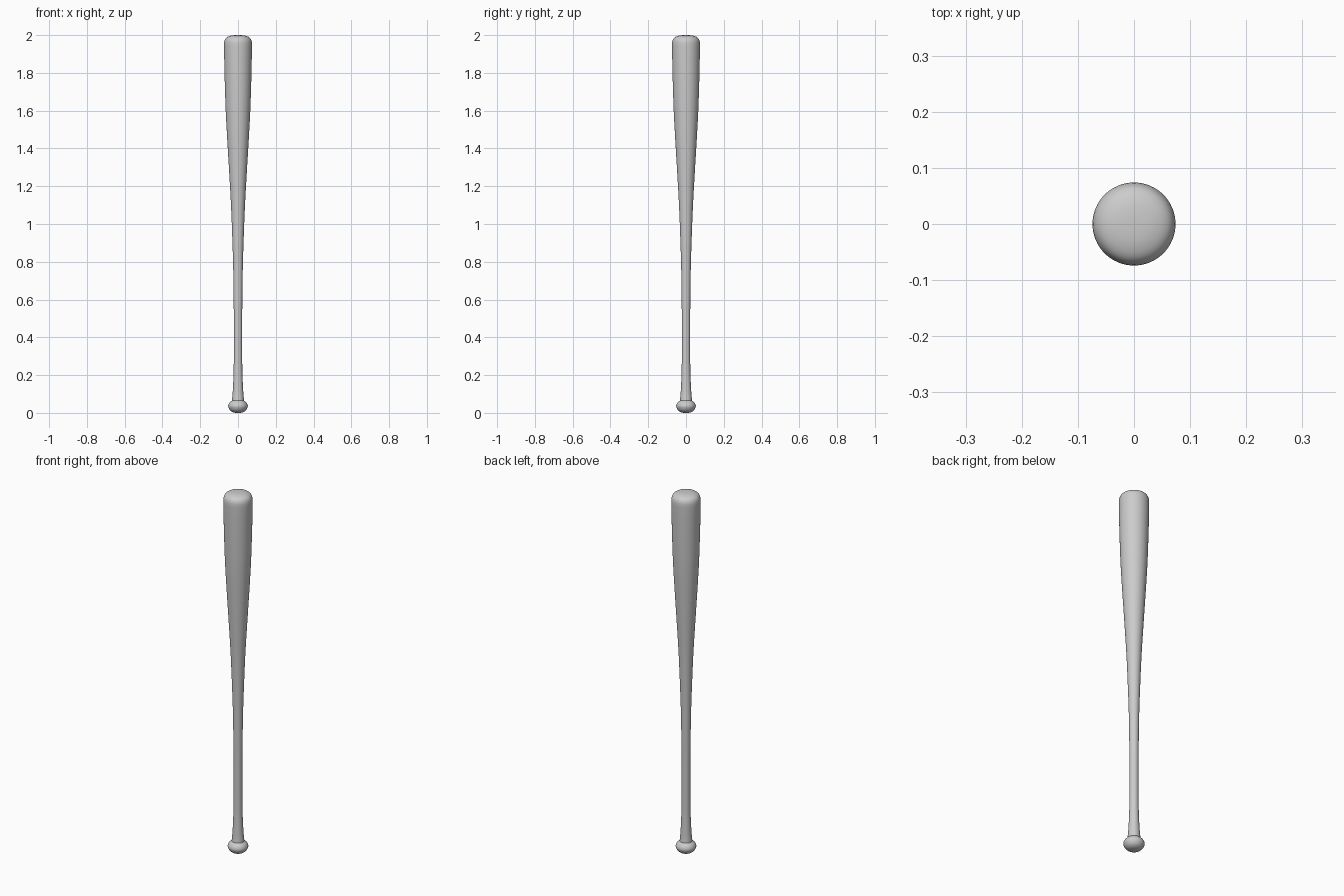
import bpy, bmesh, math
from mathutils import Vector

if "Cube" in bpy.data.objects:
    bpy.data.objects.remove(bpy.data.objects["Cube"])


def smooth_profile(pts, steps=4):
    """Catmull-Rom curve through (radius, z) points."""
    p = [Vector(q) for q in pts]
    p = [2 * p[0] - p[1]] + p + [2 * p[-1] - p[-2]]
    out = []
    for a, b, c, d in zip(p, p[1:], p[2:], p[3:]):
        for i in range(steps):
            t = i / steps
            out.append(0.5 * (2 * b + (c - a) * t + (2 * a - 5 * b + 4 * c - d) * t**2
                              + (3 * b - a - 3 * c + d) * t**3))
    return out + [p[-2]]


def lathe(name, profile, sides=64):
    """Turn a profile running from bottom to top around the z axis."""
    bm = bmesh.new()
    verts = [bm.verts.new((max(r, 0), 0, z)) for r, z in profile]
    edges = [bm.edges.new(e) for e in zip(verts, verts[1:])]
    bmesh.ops.spin(bm, geom=verts + edges, cent=(0, 0, 0), axis=(0, 0, 1),
                   angle=math.tau, steps=sides, use_merge=False)
    bmesh.ops.remove_doubles(bm, verts=bm.verts, dist=1e-5)
    bmesh.ops.recalc_face_normals(bm, faces=bm.faces)
    mesh = bpy.data.meshes.new(name)
    bm.to_mesh(mesh)
    bm.free()
    obj = bpy.data.objects.new(name, mesh)
    bpy.context.collection.objects.link(obj)
    bpy.ops.object.select_all(action='DESELECT')
    obj.select_set(True)
    bpy.context.view_layer.objects.active = obj
    bpy.ops.object.shade_smooth_by_angle(angle=math.radians(40))


# Handle flare, slim grip, long taper and barrel
shaft = smooth_profile([
    (0.032, 0.065), (0.028, 0.11), (0.0245, 0.18), (0.0225, 0.26), (0.022, 0.40),
    (0.0225, 0.55), (0.025, 0.75), (0.030, 0.92), (0.037, 1.10), (0.047, 1.28),
    (0.057, 1.45), (0.065, 1.60), (0.070, 1.75), (0.073, 1.88), (0.074, 1.955)])

# Rounded barrel end: rolled shoulder then a shallow dome
cap = smooth_profile([
    (0.074, 1.955), (0.072, 1.969), (0.066, 1.982), (0.055, 1.991),
    (0.038, 1.997), (0.019, 1.9995), (0, 2.0)])
lathe("bat_body", shaft + cap[1:])

# Rounded knob closing the bottom of the handle
lathe("knob", smooth_profile([
    (0, 0), (0.017, 0.001), (0.032, 0.006), (0.044, 0.016), (0.051, 0.030),
    (0.051, 0.041), (0.045, 0.053), (0.032, 0.065)]))
